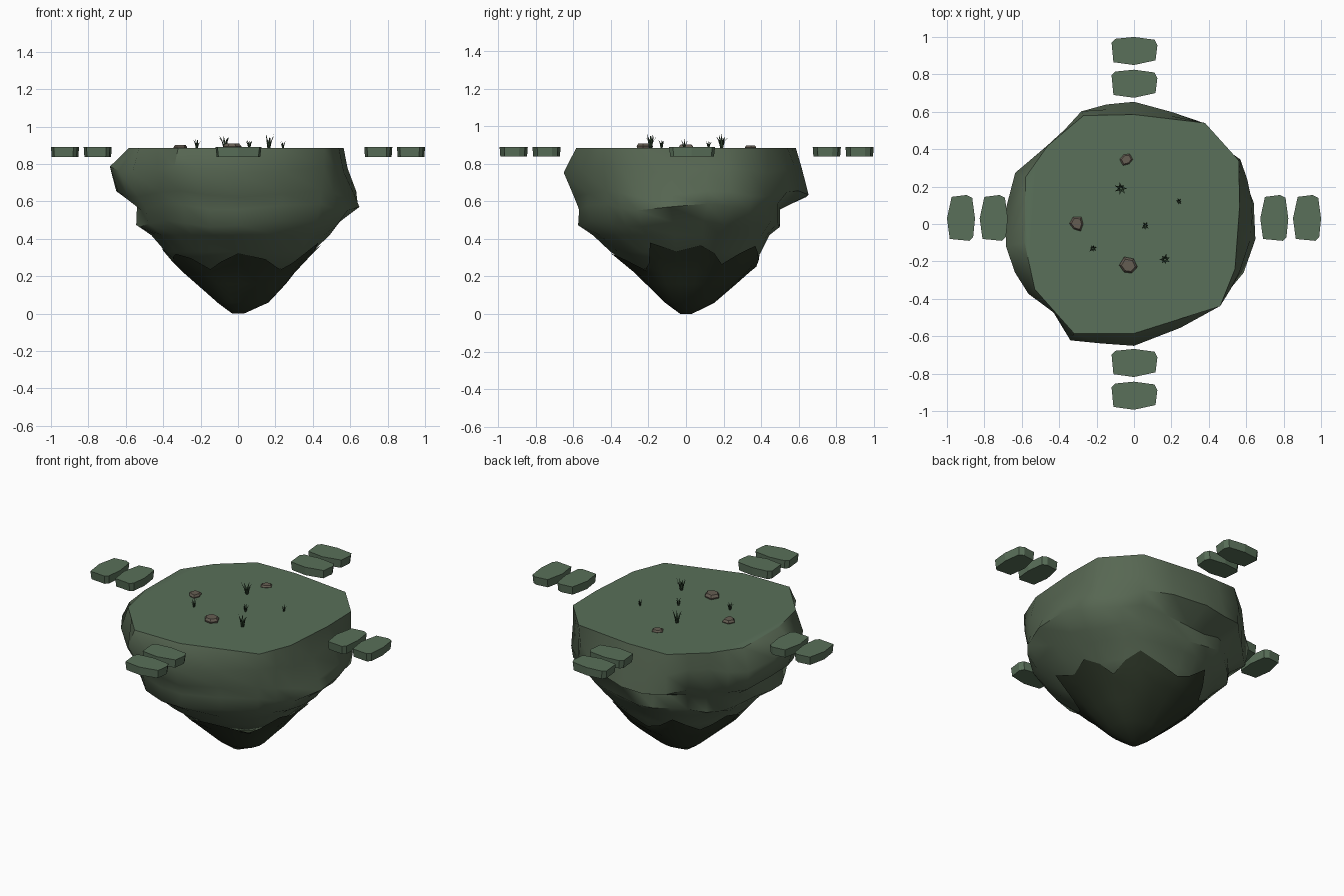
import bpy, bmesh, math, random
from mathutils import Vector

if "Cube" in bpy.data.objects:
    bpy.data.objects.remove(bpy.data.objects["Cube"])

random.seed(4)


def material(name, rgb):
    m = bpy.data.materials.new(name)
    m.diffuse_color = (*rgb, 1)
    m.use_nodes = True
    m.node_tree.nodes["Principled BSDF"].inputs["Base Color"].default_value = m.diffuse_color
    return m


TURF = material("turf", (0.10, 0.16, 0.10))
ROCK = material("mossy_rock", (0.095, 0.135, 0.085))
DARK = material("dark_rock", (0.024, 0.034, 0.019))
BLADE = material("grass", (0.03, 0.06, 0.03))
PEBBLE = material("pebble", (0.13, 0.11, 0.085))


def finish(bm, name, mats, smooth=None):
    bmesh.ops.recalc_face_normals(bm, faces=bm.faces)
    me = bpy.data.meshes.new(name)
    bm.to_mesh(me)
    bm.free()
    for m in mats:
        me.materials.append(m)
    ob = bpy.data.objects.new(name, me)
    bpy.context.collection.objects.link(ob)
    if smooth:
        bpy.ops.object.select_all(action='DESELECT')
        ob.select_set(True)
        bpy.context.view_layer.objects.active = ob
        bpy.ops.object.shade_smooth_by_angle(angle=math.radians(smooth))
    return ob


def loft(bm, rings):
    """Skin a list of point rings; returns the two end caps."""
    vs = [[bm.verts.new(p) for p in r] for r in rings]
    n = len(vs[0])
    for a, b in zip(vs, vs[1:]):
        for i in range(n):
            j = (i + 1) % n
            bm.faces.new((a[i], a[j], b[j], b[i]))
    return bm.faces.new(vs[0]), bm.faces.new(vs[-1])


# plan outline of the island, and its half-widths by height: z, -x, +x, -y, +y
CORNERS = [(.565, .10), (.56, .34), (.38, .54), (0, .585), (-.27, .58), (-.46, .42),
           (-.58, .25), (-.585, -.10), (-.53, -.35), (-.32, -.585), (0, -.585),
           (.46, -.44), (.54, -.24)]
WIDTHS = [(.885, .585, .565, .585, .585), (.77, .70, .59, .655, .61),
          (.64, .65, .63, .59, .645), (.57, .55, .645, .575, .50),
          (.48, .55, .54, .57, .50), (.42, .46, .49, .50, .45),
          (.33, .39, .39, .40, .40), (.24, .31, .31, .29, .36),
          (.16, .22, .25, .21, .27), (.06, .11, .16, .11, .15), (0, .03, .03, .03, .03)]
OUTLINE = []
for p, q in zip(CORNERS, CORNERS[1:] + CORNERS[:1]):
    OUTLINE += [p, ((p[0] + q[0]) / 2, (p[1] + q[1]) / 2)]
N = range(len(OUTLINE))


def widths(z):
    for a, b in zip(WIDTHS, WIDTHS[1:]):
        if z >= b[0]:
            t = (a[0] - z) / (a[0] - b[0])
            return [p + (q - p) * t for p, q in zip(a[1:], b[1:])]
    return WIDTHS[-1][1:]


def rock_point(i, z, grow=1.0):
    """Outline point at height z: bulges face the axes, round towards the tip."""
    x, y = OUTLINE[i]
    w, top = widths(z), WIDTHS[0][1:]
    r, a = math.hypot(x, y), math.atan2(y, x)
    kx, ky = (1 if x > 0 else 0), (3 if y > 0 else 2)
    c2 = math.cos(a) ** 2
    f = c2 * w[kx] / top[kx] + (1 - c2) * w[ky] / top[ky]
    if f > 1:
        f = 1 + (f - 1) * abs(math.cos(2 * a))
    t = min(1, (.885 - z) / .6) * .8
    r = (r + (.585 - r) * t) * f * grow
    return r * math.cos(a), r * math.sin(a), z


# island body with flat turf top
bm = bmesh.new()
rings = []
for k, w in enumerate(WIDTHS[:8]):
    ring = []
    for i in N:
        x, y, z = rock_point(i, w[0], .95 if k == 7 else 1)
        if 0 < k < 6:
            s = random.uniform(.985, 1.015)
            x, y = x * s, y * s
        if 0 < k < 5:
            z += .018 * math.sin(i * 1.45 + k * .5)
        ring.append((x, y, z))
    rings.append(ring)
top, _ = loft(bm, rings)
for f in bm.faces:
    f.material_index = 1
top.material_index = 0
finish(bm, "island_body", [TURF, ROCK], 48)

# dark lower tip with a jagged upper edge, lower at the front
bm = bmesh.new()
jag = [(.37, .33, .27, .31)[i % 4] + random.uniform(-.01, .015)
       - (.045 if OUTLINE[i][1] < -.3 else 0) for i in N]
rings = [[rock_point(i, jag[i], 1.02) for i in N],
         [rock_point(i, (jag[i] + .22) / 2, 1.025) for i in N]]
for z in (.22, .16, .06, 0):
    rings.append([rock_point(i, z, 1.01 + .02 * math.sin(i * 1.9) * (z > .1)) for i in N])
cap, _ = loft(bm, rings)
bm.faces.remove(cap)
finish(bm, "island_tip", [DARK], 48)

# stepping stones, two on each side
STONE = [(-.12, .045), (-.10, .065), (0, .075), (.11, .06), (.125, .03),
         (.115, -.05), (0, -.075), (-.11, -.06)]


def stone(name, x, y, turned):
    bm = bmesh.new()
    rings = []
    for z, s in ((.89, 1), (.838, .95)):
        ring = []
        for u, v in STONE:
            p, q = (v, u) if turned else (u, v)
            ring.append((x + p * s, y + q * s, z))
        rings.append(ring)
    loft(bm, rings)
    finish(bm, name, [TURF])


for k, d in enumerate((.75, .925)):
    for s, side in ((-1, "low"), (1, "high")):
        stone(f"stepping_stone_x_{side}_{k}", d * s, .03, True)
        stone(f"stepping_stone_y_{side}_{k}", 0, d * s + (.007 if s < 0 else 0), False)

# pebbles
for k, (x, y, r, h) in enumerate([(-.04, .345, .036, .012), (-.305, 0, .042, .018),
                                  (-.03, -.225, .052, .024)]):
    bm = bmesh.new()
    base = [(r * random.uniform(.75, 1.05), a * math.tau / 6 + k) for a in range(6)]
    loft(bm, [[(x + q * s * math.cos(a), y + q * s * math.sin(a), .88 + z)
               for q, a in base] for z, s in ((0, .9), (h * .6, 1), (h + .005, .75))])
    finish(bm, f"pebble_{k}", [PEBBLE])

# grass tufts made of thin leaning blades
for k, (x, y, h) in enumerate([(-.07, .19, .08), (.24, .12, .042), (.06, -.01, .052),
                               (-.22, -.13, .052), (.165, -.19, .08)]):
    bm = bmesh.new()
    for b in range(7):
        a = b * math.tau / 7 + k
        out = Vector((math.cos(a), math.sin(a), 0))
        side = Vector((-out.y, out.x, 0)) * h * .08
        root = Vector((x, y, .883)) + out * h * .06
        lean = h * random.uniform(.2, .42)
        mid = root + out * lean * .4 + Vector((0, 0, h * .5))
        tip = root + out * lean + Vector((0, 0, h * random.uniform(.75, 1)))
        v = [bm.verts.new(p) for p in (root - side, root + side, mid + side * .8,
                                       mid - side * .8, tip)]
        bm.faces.new(v[:4])
        bm.faces.new((v[3], v[2], v[4]))
    finish(bm, f"grass_tuft_{k}", [BLADE])
